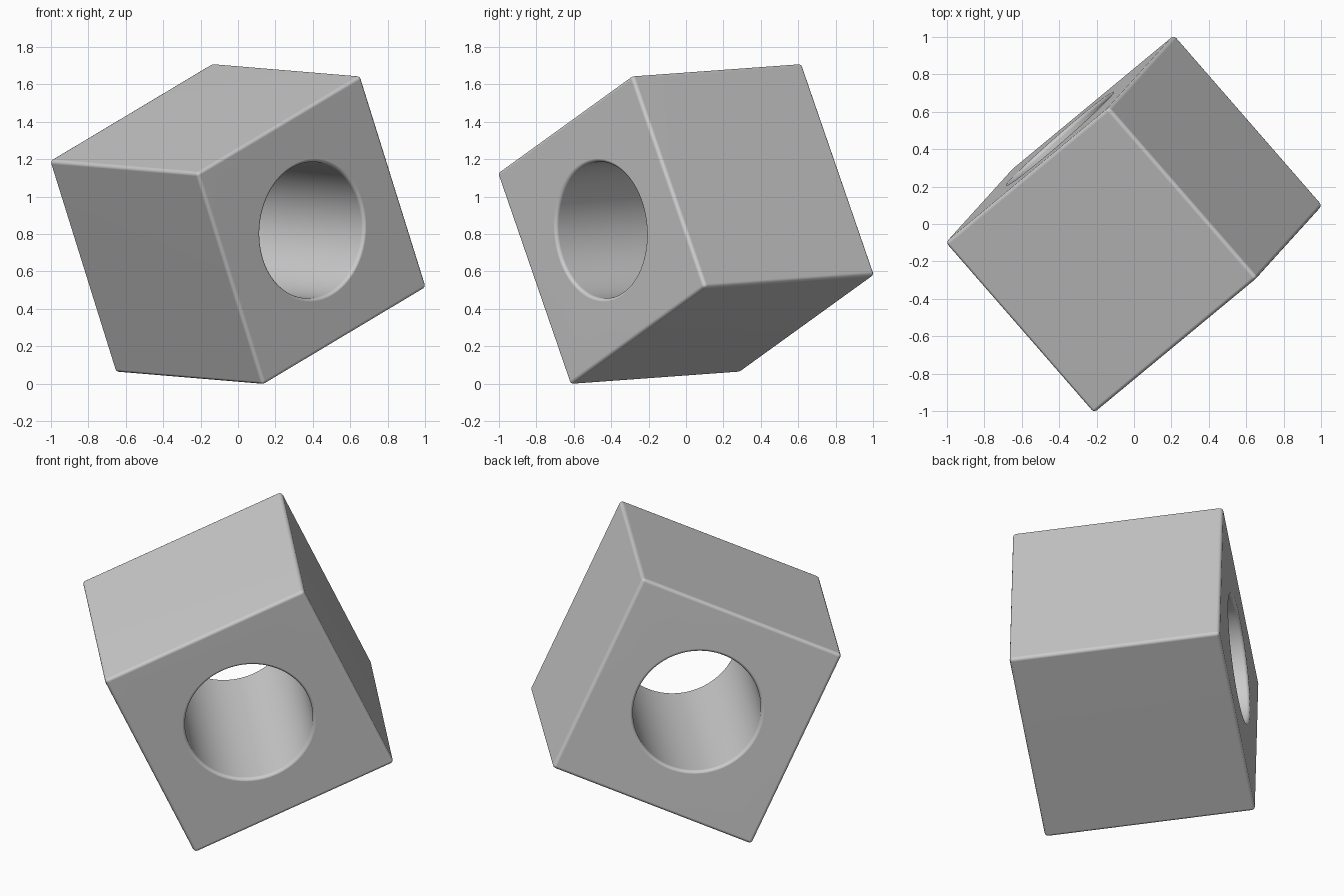
import bpy, bmesh, math
from mathutils import Vector, Matrix

if "Cube" in bpy.data.objects:
    bpy.data.objects.remove(bpy.data.objects["Cube"])

# block axes: u and w span the pierced faces, n is the bore direction
u = Vector((0.87, 0.72, 0.52)).normalized()
n = Vector((-0.78, 0.91, 0.07))
n = (n - u * n.dot(u)).normalized()
w = u.cross(n)
LENGTH, WIDTH = 1.21, 1.25
BORE, FILLET = 0.365, 0.02
placement = Matrix((u, n, w)).transposed().to_4x4()


def make_object(name, bm):
    mesh = bpy.data.meshes.new(name)
    bmesh.ops.recalc_face_normals(bm, faces=bm.faces)
    bm.to_mesh(mesh)
    bm.free()
    obj = bpy.data.objects.new(name, mesh)
    bpy.context.collection.objects.link(obj)
    return obj


# tilted block with rounded edges
bm = bmesh.new()
bmesh.ops.create_cube(bm, size=1)
bmesh.ops.scale(bm, vec=(WIDTH, LENGTH, WIDTH), verts=bm.verts)
bmesh.ops.bevel(bm, geom=bm.edges[:], offset=0.02, segments=3,
                profile=0.5, affect='EDGES')
block = make_object("pierced_block", bm)

# bore cutter: straight tube flaring into a rounded lip at both faces
half = LENGTH / 2
lip = [(BORE + FILLET * (1 - math.cos(a)), half - FILLET + (FILLET + 0.0005) * math.sin(a))
       for a in (math.radians(22.5 * i) for i in range(5))]
lip.append((lip[-1][0], half + 0.1))
profile = [(r, -y) for r, y in reversed(lip)] + lip
SIDES = 96
bm = bmesh.new()
rings = [[bm.verts.new((r * math.cos(2 * math.pi * i / SIDES), y,
                        r * math.sin(2 * math.pi * i / SIDES)))
          for i in range(SIDES)] for r, y in profile]
for a, b in zip(rings, rings[1:]):
    for i in range(SIDES):
        j = (i + 1) % SIDES
        bm.faces.new((a[i], a[j], b[j], b[i]))
bm.faces.new(rings[0])
bm.faces.new(rings[-1])
cutter = make_object("bore_cutter", bm)

# cut the bore, then tilt the block into place
mod = block.modifiers.new("bore", 'BOOLEAN')
mod.operation = 'DIFFERENCE'
mod.solver = 'EXACT'
mod.object = cutter
bpy.context.view_layer.objects.active = block
block.select_set(True)
bpy.ops.object.modifier_apply(modifier="bore")
bpy.data.objects.remove(cutter)
block.data.transform(placement)
zs = [v.co.z for v in block.data.vertices]
block.data.transform(Matrix.Translation((0, 0, -min(zs))))

# smooth rounded edges with flat-looking faces
bpy.ops.object.shade_smooth_by_angle(angle=math.radians(35))
weighted = block.modifiers.new("weighted_normals", 'WEIGHTED_NORMAL')
weighted.keep_sharp = True
